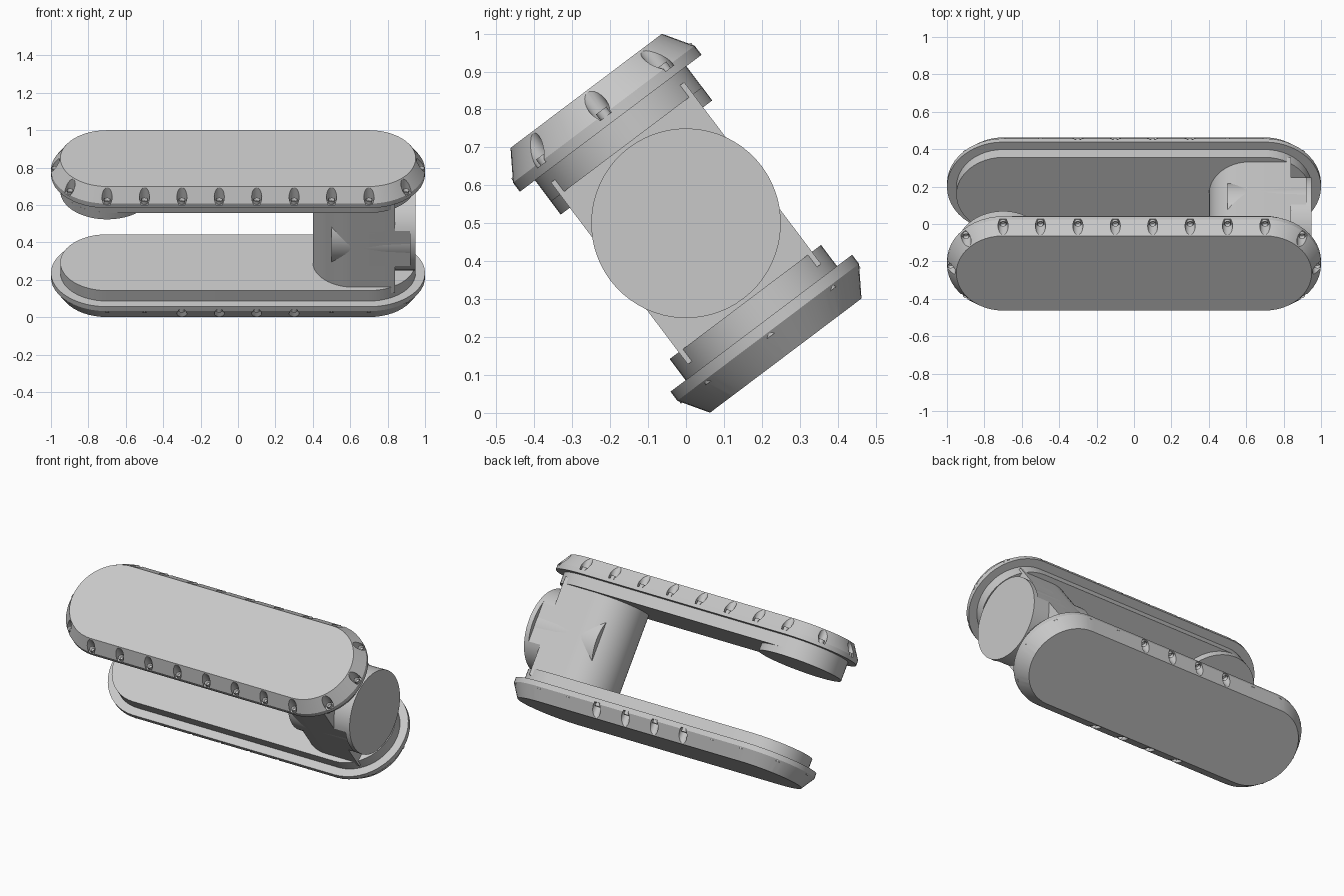
import bpy, bmesh
from math import pi, sin, cos, radians
from mathutils import Matrix

cube = bpy.data.objects.get("Cube")
if cube:
    bpy.data.objects.remove(cube)

# One plain grey for the whole fitting
grey = bpy.data.materials.new("plain_grey")
grey.use_nodes = True
colour = (0.58, 0.58, 0.58, 1)
grey.diffuse_color = colour
grey.node_tree.nodes["Principled BSDF"].inputs["Base Color"].default_value = colour

# Everything is built upright, then tilted about x
TILT = Matrix.Translation((0, 0, 0.5)) @ Matrix.Rotation(radians(37), 4, 'X')
SPAN = 0.7


def finish(bm, name):
    bmesh.ops.recalc_face_normals(bm, faces=bm.faces)
    bm.transform(TILT)
    mesh = bpy.data.meshes.new(name)
    bm.to_mesh(mesh)
    bm.free()
    mesh.materials.append(grey)
    obj = bpy.data.objects.new(name, mesh)
    bpy.context.collection.objects.link(obj)
    return obj


def smooth(obj):
    bpy.ops.object.select_all(action='DESELECT')
    obj.select_set(True)
    bpy.context.view_layer.objects.active = obj
    bpy.ops.object.shade_smooth_by_angle(angle=radians(25))


def stadium(r, steps=24):
    pts = []
    for side in (1, -1):
        for i in range(steps + 1):
            a = -pi / 2 + pi * i / steps
            pts.append((side * (SPAN + r * cos(a)), side * r * sin(a)))
    return pts


def loft(bm, rings):
    loops = [[bm.verts.new(p) for p in ring] for ring in rings]
    n = len(loops[0])
    for a, b in zip(loops, loops[1:]):
        for i in range(n):
            j = (i + 1) % n
            bm.faces.new((a[i], a[j], b[j], b[i]))
    bm.faces.new(loops[0])
    bm.faces.new(loops[-1])


def cylinder(bm, r1, r2, lo, hi, place, segments=64):
    mat = place @ Matrix.Translation((0, 0, (lo + hi) / 2))
    return bmesh.ops.create_cone(bm, cap_ends=True, segments=segments, radius1=r1,
                                 radius2=r2, depth=hi - lo, matrix=mat)["verts"]


# Screw positions around the rim
R = 0.28
spots = [(-SPAN + 0.2 * i, s * R) for i in range(8) for s in (1, -1)]
spots += [(s * (SPAN + R * cos(a)), R * sin(a))
          for s in (1, -1) for a in (-pi / 4, 0, pi / 4)]

PROFILE = [(0.25, 0.26), (0.25, 0.33), (0.3, 0.33), (0.3, 0.36), (0.25, 0.437)]

for name, flip in (("upper", 1), ("lower", -1)):
    mirror = Matrix.Diagonal((1, 1, flip, 1))

    # Flange plate with chamfered rim
    bm = bmesh.new()
    loft(bm, [[(x, y, z) for x, y in stadium(r)] for r, z in PROFILE])
    bm.transform(mirror)
    flange = finish(bm, name + "_flange")

    # Screw pockets cut into the chamfer
    bm = bmesh.new()
    for x, y in spots:
        cylinder(bm, 0.027, 0.027, 0.352, 0.5, Matrix.Translation((x, y, 0)), 20)
    bm.transform(mirror)
    cutter = finish(bm, name + "_pocket_cutter")
    cutter.hide_render = True
    cutter.hide_viewport = True
    cut = flange.modifiers.new("pockets", 'BOOLEAN')
    cut.operation = 'DIFFERENCE'
    cut.solver = 'EXACT'
    cut.object = cutter
    bpy.context.view_layer.objects.active = flange
    bpy.ops.object.modifier_apply(modifier=cut.name)
    bpy.data.objects.remove(cutter)
    smooth(flange)

    # Socket screws
    bm = bmesh.new()
    for x, y in spots:
        cylinder(bm, 0.017, 0.017, 0.345, 0.372, Matrix.Translation((x, y, 0)), 16)
    tops = [f for f in bm.faces if f.calc_center_median().z > 0.371]
    bmesh.ops.inset_individual(bm, faces=tops, thickness=0.008)
    for f in tops:
        for v in f.verts:
            v.co.z -= 0.014
    bm.transform(mirror)
    smooth(finish(bm, name + "_screws"))

# Round boss under the upper flange
bm = bmesh.new()
cylinder(bm, 0.25, 0.25, 0.217, 0.265, Matrix.Translation((-SPAN, 0, 0)))
smooth(finish(bm, "round_boss"))

# Post joining both flanges, rounded on its inner side
W = 0.22
outline = [(0.62 - W * sin(pi * i / 32), W * cos(pi * i / 32)) for i in range(33)]
outline += [(0.84, -W), (0.84, W)]
bm = bmesh.new()
loft(bm, [[(x, y, z) for x, y in outline] for z in (-0.3, 0.3)])
smooth(finish(bm, "post"))

# Side port barrel, flattened flush with the post
ALONG_X = Matrix.Rotation(pi / 2, 4, 'Y')
bm = bmesh.new()
for v in cylinder(bm, 0.25, 0.25, 0.7, 0.925, ALONG_X):
    v.co.y = max(-W, min(W, v.co.y))
smooth(finish(bm, "port_barrel"))

# Slightly tapered port core
bm = bmesh.new()
cylinder(bm, 0.2185, 0.2225, 0.5, 0.93, ALONG_X)
smooth(finish(bm, "port_core"))

# Port end disc
bm = bmesh.new()
cylinder(bm, 0.25, 0.25, 0.92, 0.95, ALONG_X)
smooth(finish(bm, "port_disc"))
